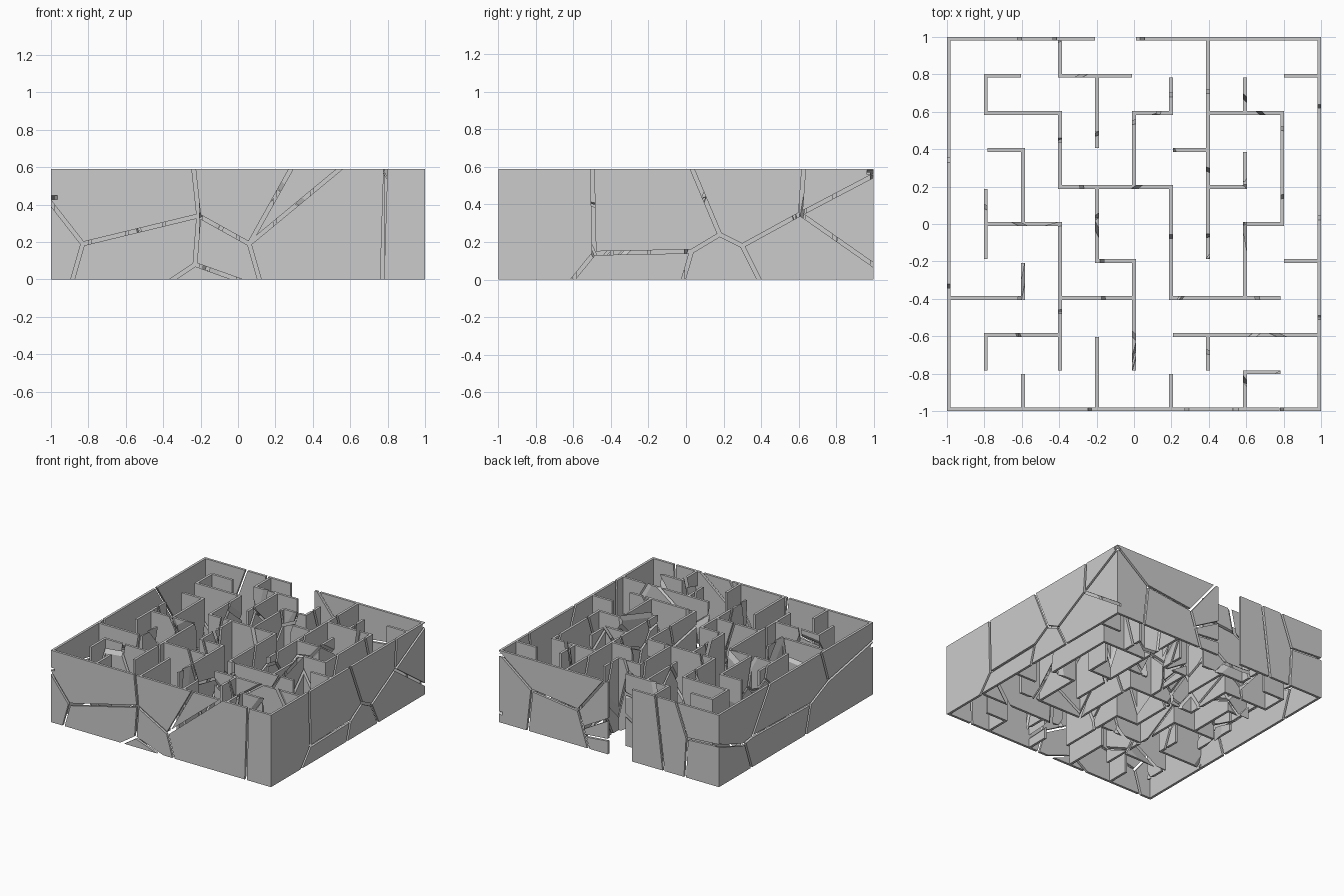
import bpy, bmesh, random
from math import atan2
from mathutils import Vector, Matrix

if "Cube" in bpy.data.objects:
    bpy.data.objects.remove(bpy.data.objects["Cube"])

STEP, HALF, TOP, GAP = 0.198, 0.01, 0.59, 0.02

# Maze walls on a 10 x 10 grid: line index -> (start, end) runs
ROWS = {10: [(0, 4), (5, 10)], 9: [(1, 2), (3, 5), (9, 10)],
        8: [(1, 3), (5, 6), (7, 9)], 7: [(1, 2), (6, 7)],
        6: [(3, 6), (7, 8)], 5: [(1, 3), (8, 9)], 4: [(4, 5), (9, 10)],
        3: [(0, 2), (3, 5), (6, 9)], 2: [(1, 3), (6, 10)], 1: [(8, 9)], 0: [(0, 10)]}
COLS = {0: [(0, 10)], 1: [(1, 2), (4, 6), (8, 9)], 2: [(0, 1), (3, 4), (5, 7)],
        3: [(1, 5), (6, 8), (9, 10)], 4: [(0, 2), (4, 6), (7, 9)],
        5: [(1, 4), (6, 8)], 6: [(0, 1), (3, 6), (8, 9)], 7: [(1, 2), (4, 10)],
        8: [(0, 1), (3, 5), (6, 7), (8, 9)], 9: [(5, 8)], 10: [(0, 10)]}

# Wall strips, plus a post wherever two or more strips meet
strips = set()
for j, runs in ROWS.items():
    for a, b in runs:
        strips |= {(2 * i + 1, 2 * j) for i in range(a, b)}
for i, runs in COLS.items():
    for a, b in runs:
        strips |= {(2 * i, 2 * j + 1) for j in range(a, b)}
SIDES = [(1, 0), (0, 1), (-1, 0), (0, -1)]
posts = {(2 * i, 2 * j) for i in range(11) for j in range(11)
         if sum((2 * i + u, 2 * j + v) in strips for u, v in SIDES) > 1}
cells = strips | posts
outer = {c for c in cells if c[0] in (0, 20) or c[1] in (0, 20)}


def span(k):
    g = (k // 2 - 5) * STEP
    return (g + HALF, g + STEP - HALF) if k % 2 else (g - HALF, g + HALF)


def wall_bmesh(filled):
    """Closed walls without internal faces."""
    bm, cache = bmesh.new(), {}

    def vert(x, y, z):
        key = (round(x, 4), round(y, 4), z)
        if key not in cache:
            cache[key] = bm.verts.new(key)
        return cache[key]

    for cx, cy in sorted(filled):
        (x0, x1), (y0, y1) = span(cx), span(cy)
        ring = [(x1, y0), (x1, y1), (x0, y1), (x0, y0)]
        bm.faces.new([vert(x, y, TOP) for x, y in ring])
        bm.faces.new([vert(x, y, 0) for x, y in reversed(ring)])
        for n, (u, v) in enumerate(SIDES):
            if (cx + u, cy + v) not in filled:
                p, q = ring[n], ring[(n + 1) % 4]
                bm.faces.new([vert(*p, 0), vert(*q, 0), vert(*q, TOP), vert(*p, TOP)])
    return bm


def add_object(name, bm):
    me = bpy.data.meshes.new(name)
    bm.to_mesh(me)
    bm.free()
    ob = bpy.data.objects.new(name, me)
    bpy.context.collection.objects.link(ob)
    return ob


# Cracks on the outer walls: (u0, z0, u1, z1) along each face
LO, HI = -0.02, 0.62
FRONT = [(-1.01, .42, -.83, .19), (-.83, .19, -.89, LO), (-.83, .19, -.21, .34),
         (-.21, .34, -.24, HI), (-.21, .34, .06, .19), (-.21, .34, -.23, .08),
         (-.23, .08, -.38, LO), (-.23, .08, .05, LO), (.06, .19, .12, LO),
         (.06, .19, .30, HI), (.06, .19, .58, HI), (.77, LO, .79, HI)]
RIGHT = [(-.5, HI, -.49, .14), (-.49, .14, -.62, LO), (-.49, .14, .03, .15),
         (.03, .15, -.02, LO), (.03, .15, .18, .24), (.18, .24, .02, HI),
         (.18, .24, .3, .18), (.3, .18, .4, LO), (.3, .18, .61, .35),
         (.61, .35, .63, HI), (.61, .35, 1.01, .56), (.61, .35, 1.01, .07)]
BACK = [(.70, .34, 1.01, .58), (.70, .34, .74, LO), (.70, .34, .28, .29),
        (.28, .29, .02, HI), (.28, .29, .18, LO), (.23, .16, -.02, .3),
        (.2, .1, -.02, .12), (-.42, HI, -.5, LO), (-.71, .32, -.6, HI),
        (-.71, .32, -.69, LO), (-.71, .32, -1.01, .34)]
LEFT = [(1.01, .34, .69, .23), (.69, .23, .57, .25), (.57, .25, -.19, .23),
        (-.19, .23, -.42, .33), (-.42, .33, -.32, HI), (-.42, .33, -1.01, .44),
        (-.19, .23, -.12, LO), (.66, .23, .57, LO), (.57, .25, .32, HI)]

cut = bmesh.new()
for cracks, axis, side in ((FRONT, 0, -1), (BACK, 0, 1), (RIGHT, 1, 1), (LEFT, 1, -1)):
    for u0, z0, u1, z1 in cracks:
        mid, du, dz = (u0 + u1) / 2, u1 - u0, z1 - z0
        place = (mid, side * .99, (z0 + z1) / 2) if axis == 0 else (side * .99, mid, (z0 + z1) / 2)
        turn = Matrix.Rotation(1.5707963 * axis, 4, 'Z') @ Matrix.Rotation(-atan2(dz, du), 4, 'Y')
        size = Matrix.Diagonal((Vector((du, dz)).length + .01, .05, GAP, 1))
        bmesh.ops.create_cube(cut, size=1, matrix=Matrix.Translation(place) @ turn @ size)
cutter = add_object("crack_cutter", cut)
cutter.hide_render = True
cutter.hide_viewport = True

# Outer walls with the cracks cut out
shell = add_object("outer_walls", wall_bmesh(outer))
mod = shell.modifiers.new("cracks", 'BOOLEAN')
mod.operation, mod.object, mod.solver, mod.use_self = 'DIFFERENCE', cutter, 'EXACT', True

# Inner walls broken into shards, smaller ones near the entrance
random.seed(7)
seeds = [Vector((random.uniform(-1, 1), random.uniform(-1, 1), random.uniform(0, TOP)))
         for _ in range(30)]
seeds += [Vector((random.gauss(-.15, .2), random.gauss(.75, .2), random.uniform(0, TOP)))
          for _ in range(10)]
base = wall_bmesh(cells - outer)
for n, s in enumerate(seeds):
    bm = base.copy()
    for t in sorted(seeds, key=lambda p: (p - s).length):
        d = t - s
        if d.length == 0 or not bm.verts:
            continue
        nrm = d.normalized()
        bmesh.ops.bisect_plane(bm, geom=bm.verts[:] + bm.edges[:] + bm.faces[:], dist=1e-6,
                               plane_co=(s + t) / 2 - nrm * GAP / 2, plane_no=nrm,
                               clear_outer=True)
        rim = [e for e in bm.edges if e.is_boundary]
        if rim:
            bmesh.ops.holes_fill(bm, edges=rim, sides=0)
    if bm.faces:
        bmesh.ops.recalc_face_normals(bm, faces=bm.faces[:])
        add_object(f"maze_shard_{n + 1}", bm)
base.free()
